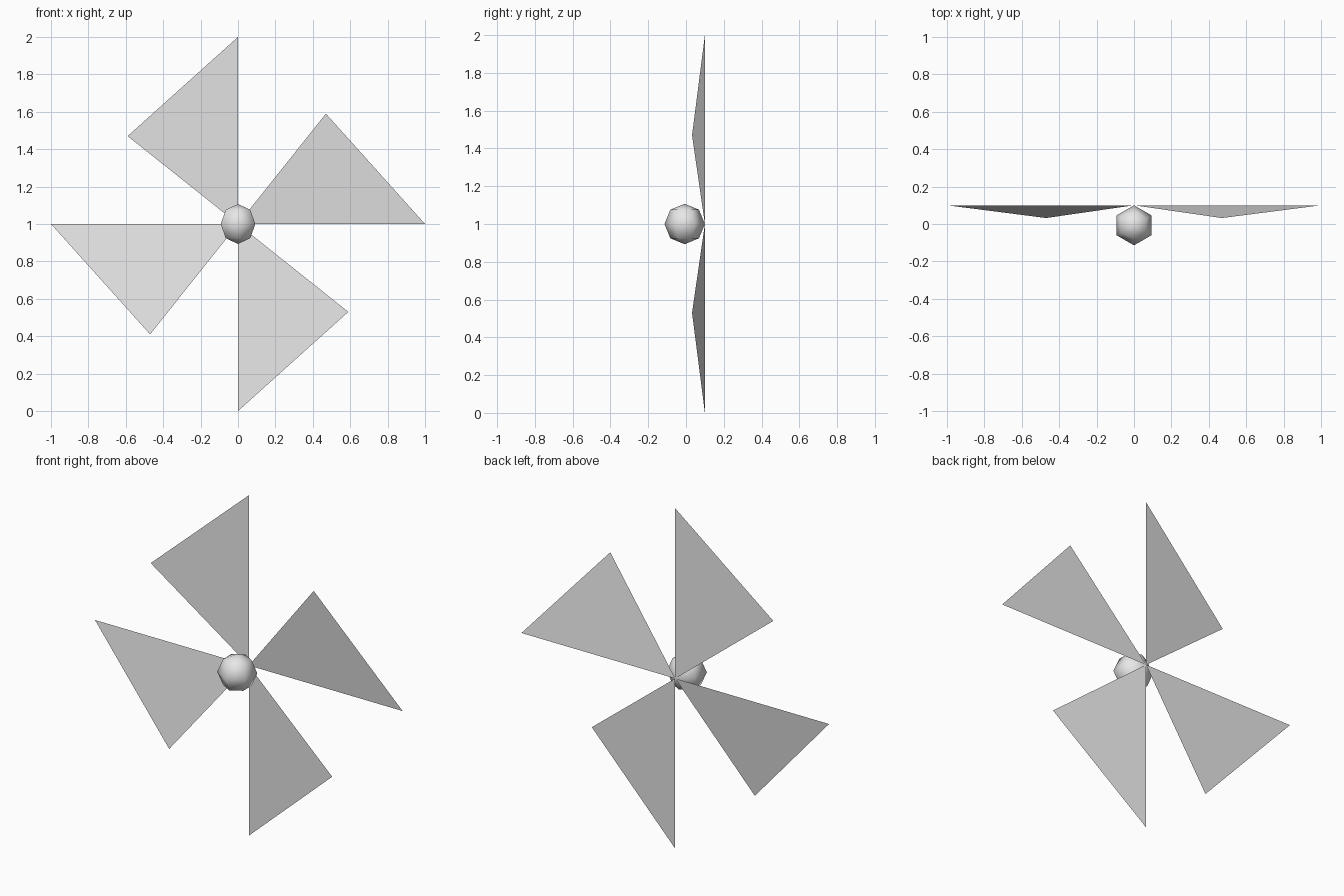
import bpy
import bmesh
import math
from mathutils import Matrix, Vector

if "Cube" in bpy.data.objects:
    bpy.data.objects.remove(bpy.data.objects["Cube"])

CENTRE_Z = 1.0

grey = bpy.data.materials.new("light grey")
grey.diffuse_color = (0.8, 0.8, 0.8, 1.0)
grey.use_nodes = True
grey.node_tree.nodes["Principled BSDF"].inputs["Base Color"].default_value = grey.diffuse_color


def add_object(name, bm, smooth=False):
    mesh = bpy.data.meshes.new(name)
    for face in bm.faces:
        face.smooth = smooth
    bm.to_mesh(mesh)
    bm.free()
    mesh.materials.append(grey)
    obj = bpy.data.objects.new(name, mesh)
    bpy.context.collection.objects.link(obj)
    return obj


# Hub: coarse, smooth-shaded ball with vertical poles
bm = bmesh.new()
bmesh.ops.create_uvsphere(bm, u_segments=6, v_segments=4, radius=0.107)
hub = add_object("hub", bm, smooth=True)
hub.location = (0, -0.007, CENTRE_Z)

# Blades: four thin triangular sheets, each with its free corner bent forward
corners = [Vector((0, 0.1, 0)), Vector((-0.59, 0.032, 0.47)), Vector((0, 0.1, 1))]
for i, name in enumerate(("top", "right", "bottom", "left")):
    turn = Matrix.Rotation(i * math.pi / 2, 3, 'Y')
    bm = bmesh.new()
    face = bm.faces.new([bm.verts.new(turn @ c) for c in corners])
    face.normal_update()
    if face.normal.y > 0:
        face.normal_flip()
    blade = add_object(name + "_blade", bm)
    blade.location.z = CENTRE_Z
